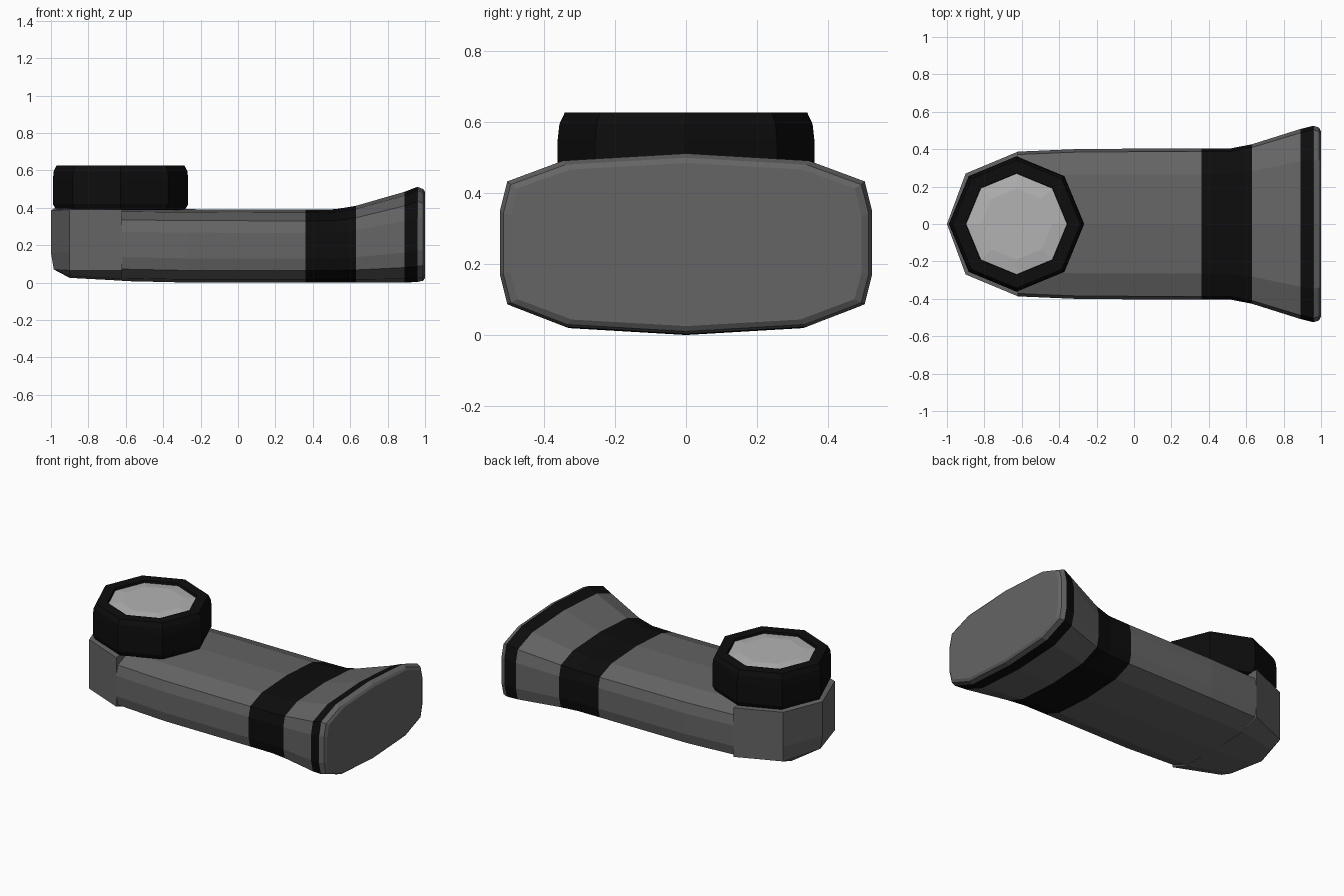
import bpy, bmesh
from math import cos, sin, pi

if "Cube" in bpy.data.objects:
    bpy.data.objects.remove(bpy.data.objects["Cube"])


def material(name, v):
    m = bpy.data.materials.new(name)
    m.diffuse_color = (v, v, v, 1)
    m.use_nodes = True
    m.node_tree.nodes["Principled BSDF"].inputs["Base Color"].default_value = m.diffuse_color
    return m


GREY = material("grey_shell", 0.13)
BLACK = material("black_rubber", 0.004)
LENS = material("pale_lens", 0.45)


def loft(name, rings, mats, black=(), start=False, end=False):
    """Bridge equal-sized rings of points; spans listed in black get slot 1."""
    bm = bmesh.new()
    vs = [[bm.verts.new(p) for p in r] for r in rings]
    n = len(vs[0])
    for i in range(len(vs) - 1):
        for j in range(n):
            k = (j + 1) % n
            f = bm.faces.new((vs[i][j], vs[i][k], vs[i + 1][k], vs[i + 1][j]))
            f.material_index = 1 if i in black else 0
    if start:
        bm.faces.new(vs[0][::-1])
    if end:
        bm.faces.new(vs[-1])
    bmesh.ops.remove_doubles(bm, verts=bm.verts, dist=0.0005)
    bmesh.ops.dissolve_degenerate(bm, edges=bm.edges, dist=0.0001)
    bmesh.ops.recalc_face_normals(bm, faces=bm.faces)
    me = bpy.data.meshes.new(name)
    bm.to_mesh(me)
    bm.free()
    for m in mats:
        me.materials.append(m)
    ob = bpy.data.objects.new(name, me)
    bpy.context.collection.objects.link(ob)
    return ob


def mirrored(half):
    """Half section from bottom centre to top centre, mirrored over y."""
    return half + [(x, -y, z) for x, y, z in half[-2:0:-1]]


# Rounded section for the handle, as fractions of half-width and height
SECTION = [(0, 0), (.65, .04), (.96, .165), (1, .33),
           (1, .68), (.96, .845), (.66, .96), (0, 1)]


def handle_ring(x, w, z0, z1):
    return mirrored([(x, w * a, z0 + (z1 - z0) * b) for a, b in SECTION])


# Flat-topped section for the head, with a bevelled bottom
def head_ring(x, w, bottom, side):
    ys = [0, .68, 1, 1, 1, 1, .66, 0]
    zs = [bottom, bottom + .01, side, .16, .27, .39, .395, .395]
    return mirrored([(x, w * a, z) for a, z in zip(ys, zs)])


# Body: pointed head, straight grip, flared end
nose = mirrored([(-.985, 0, .07)] * 3 + [(-1, 0, z) for z in (.16, .27, .385)]
                + [(-.985, 0, .395)] * 2)
rings = [nose, head_ring(-.9, .27, .025, .065), head_ring(-.62, .387, .01, .065)]
rings += [handle_ring(*r) for r in (
    (-.62, .387, .008, .395), (-.27, .402, 0, .392), (.36, .403, 0, .39),
    (.52, .405, 0, .392), (.63, .426, 0, .41), (.89, .508, 0, .485),
    (.96, .525, .003, .512), (.99, .515, .01, .5), (1, .495, .025, .485))]
loft("body", rings, [GREY, BLACK], black=(5, 6, 8), end=True)


def octagon(r, z):
    return [(-.628 + r * cos(i * pi / 4), r * sin(i * pi / 4), z) for i in range(8)]


# Lens housing: bevelled octagonal ring
loft("lens_housing", [octagon(r, z) for r, z in (
    (.345, .388), (.362, .42), (.362, .55), (.357, .595), (.342, .627),
    (.272, .627), (.268, .6))], [BLACK], start=True)

# Lens: shallow faceted dome
loft("lens", [octagon(r, z) for r, z in (
    (.272, .6), (.27, .612), (.19, .622))], [LENS], start=True, end=True)
